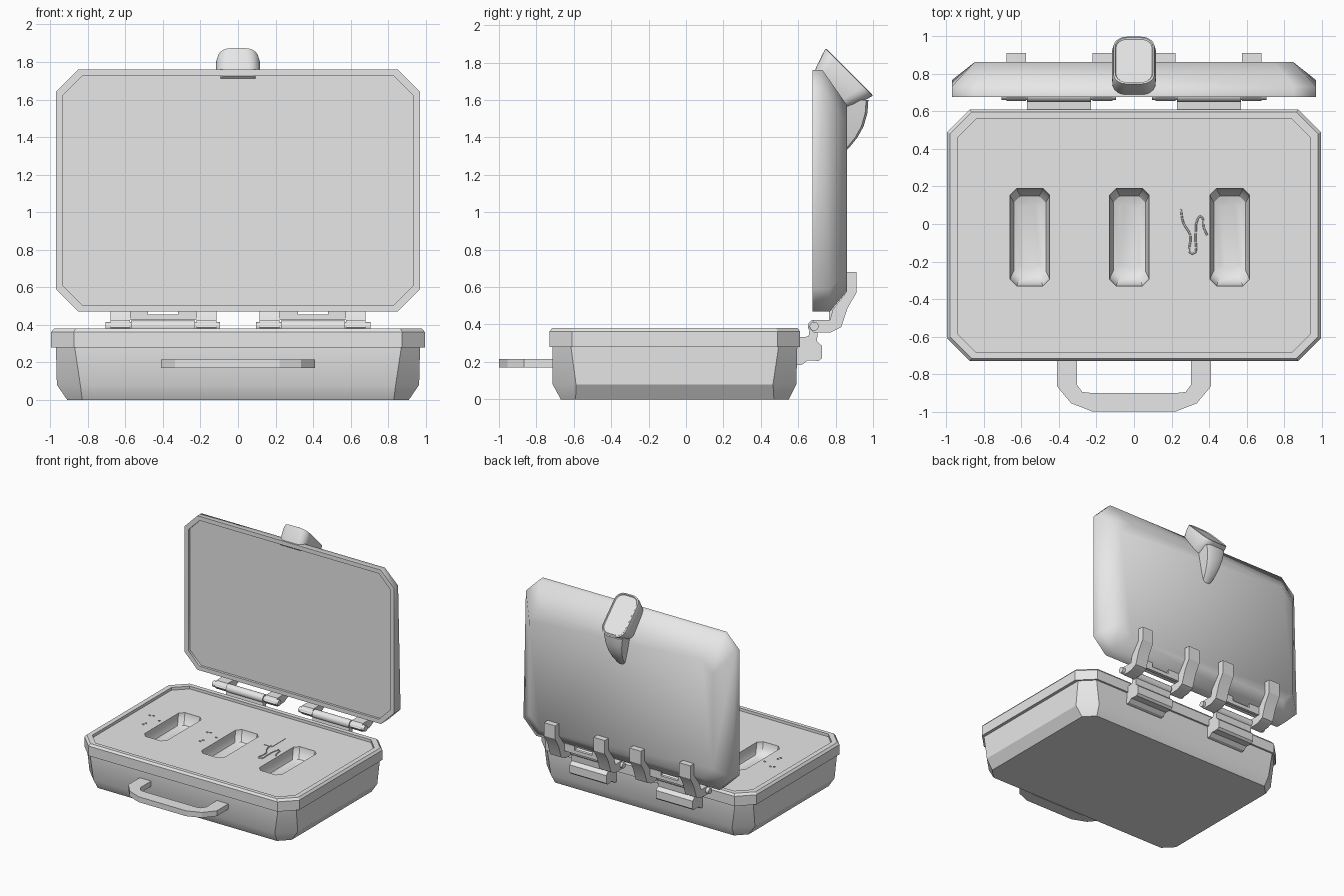
import bpy, bmesh, math
from mathutils import Vector

cube = bpy.data.objects.get("Cube")
if cube:
    bpy.data.objects.remove(cube, do_unlink=True)

GREY = (0.8, 0.8, 0.8, 1)
grey = bpy.data.materials.new("plain_grey")
grey.use_nodes = True
grey.diffuse_color = GREY
grey.node_tree.nodes["Principled BSDF"].inputs["Base Color"].default_value = GREY


def finish(ob, angle):
    bpy.ops.object.select_all(action='DESELECT')
    ob.select_set(True)
    bpy.context.view_layer.objects.active = ob
    if angle:
        bpy.ops.object.shade_smooth_by_angle(angle=math.radians(angle))
    return ob


def skin(name, rings, angle=0):
    """Closed solid stretched over a list of equal point rings."""
    bm = bmesh.new()
    loops = [[bm.verts.new(p) for p in ring] for ring in rings]
    n = len(loops[0])
    for a, b in zip(loops, loops[1:]):
        for i in range(n):
            j = (i + 1) % n
            bm.faces.new((a[i], a[j], b[j], b[i]))
    bm.faces.new(loops[0])
    bm.faces.new(loops[-1])
    bmesh.ops.recalc_face_normals(bm, faces=bm.faces)
    me = bpy.data.meshes.new(name)
    bm.to_mesh(me)
    bm.free()
    me.materials.append(grey)
    ob = bpy.data.objects.new(name, me)
    bpy.context.collection.objects.link(ob)
    return finish(ob, angle)


def octagon(hx, lo, hi, c, cx=0):
    """Rectangle outline with cut corners."""
    return [(cx - hx + c, lo), (cx + hx - c, lo), (cx + hx, lo + c), (cx + hx, hi - c),
            (cx + hx - c, hi), (cx - hx + c, hi), (cx - hx, hi - c), (cx - hx, lo + c)]


def flat_ring(hx, lo, hi, c, z, cx=0):
    return [(x, y, z) for x, y in octagon(hx, lo, hi, c, cx)]


def upright_ring(hx, lo, hi, c, y_low, y_high):
    return [(x, y_low + (y_high - y_low) * (z - lo) / (hi - lo), z)
            for x, z in octagon(hx, lo, hi, c)]


def side_prism(name, outline, x0, x1, angle=30):
    """Side outline (y, z) extruded along x."""
    return skin(name, [[(x, y, z) for y, z in outline] for x in (x0, x1)], angle)


def rod(name, y, z, r, x0, x1):
    ring = [(y + r * math.cos(a * math.tau / 20), z + r * math.sin(a * math.tau / 20))
            for a in range(20)]
    return side_prism(name, ring, x0, x1, 40)


def box(name, x0, x1, y0, y1, z0, z1):
    return side_prism(name, [(y0, z0), (y1, z0), (y1, z1), (y0, z1)], x0, x1, 0)


# Lower case: bevelled base, overhanging rim and sunken tray
FLOOR = 0.357
case = skin("case_base", [
    flat_ring(0.91, -0.67, 0.55, 0.08, 0),
    flat_ring(0.965, -0.713, 0.59, 0.125, 0.08),
    flat_ring(0.97, -0.715, 0.595, 0.1, 0.28),
    flat_ring(0.995, -0.73, 0.61, 0.12, 0.28),
    flat_ring(0.995, -0.73, 0.61, 0.12, 0.362),
    flat_ring(0.98, -0.717, 0.597, 0.115, 0.38),
    flat_ring(0.94, -0.685, 0.56, 0.1, 0.38),
    flat_ring(0.94, -0.685, 0.56, 0.1, FLOOR)])

# Three rounded pockets sunk in the tray
for cx in (-0.555, -0.025, 0.51):
    cutter = skin("pocket_cutter", [
        flat_ring(0.105, -0.33, 0.19, 0.035, FLOOR + 0.02, cx),
        flat_ring(0.105, -0.33, 0.19, 0.035, FLOOR - 0.005, cx),
        flat_ring(0.1, -0.315, 0.175, 0.035, FLOOR - 0.05, cx),
        flat_ring(0.085, -0.285, 0.15, 0.035, FLOOR - 0.085, cx),
        flat_ring(0.05, -0.24, 0.11, 0.025, FLOOR - 0.1, cx)])
    cutter.hide_render = True
    mod = case.modifiers.new("pocket", 'BOOLEAN')
    mod.operation = 'DIFFERENCE'
    mod.object = cutter
    finish(case, 0)
    bpy.ops.object.modifier_apply(modifier=mod.name)
    bpy.data.objects.remove(cutter, do_unlink=True)
finish(case, 31)

# Open lid with recessed lining and domed back
skin("lid", [
    upright_ring(0.935, 0.505, 1.725, 0.105, 0.697, 0.697),
    upright_ring(0.935, 0.505, 1.725, 0.105, 0.677, 0.677),
    upright_ring(0.97, 0.47, 1.76, 0.12, 0.677, 0.677),
    upright_ring(0.97, 0.47, 1.76, 0.12, 0.77, 0.73),
    upright_ring(0.85, 0.58, 1.57, 0.1, 0.862, 0.862)], 62)

# Carrying handle
half = [(0.41, -0.70), (0.41, -0.865), (0.335, -0.955), (0.22, -1.0)]
inner = [(0.23, -0.9), (0.275, -0.895), (0.305, -0.855), (0.305, -0.70)]
right_half = half[::-1]
outline = ([(-x, y) for x, y in half] + right_half
           + inner[::-1] + [(-x, y) for x, y in inner])
skin("handle", [[(x, y, z) for x, y in outline] for z in (0.17, 0.215)])

# Hinges: one pair of arms, a bracket and a pin on each side
arm = [(0.86, 0.68), (0.912, 0.68), (0.912, 0.57), (0.865, 0.49), (0.83, 0.385),
       (0.775, 0.358), (0.685, 0.355), (0.655, 0.385), (0.685, 0.425), (0.77, 0.425),
       (0.785, 0.48), (0.855, 0.57)]
bracket = [(0.58, 0.18), (0.62, 0.185), (0.65, 0.208), (0.71, 0.205), (0.727, 0.22),
           (0.727, 0.285), (0.7, 0.31), (0.705, 0.37), (0.66, 0.37), (0.655, 0.335),
           (0.58, 0.33)]
for side, s in (("left", 1), ("right", -1)):
    side_prism("hinge_outer_arm_" + side, arm, s * 0.575, s * 0.678)
    side_prism("hinge_inner_arm_" + side, arm, s * 0.115, s * 0.22)
    side_prism("hinge_bracket_" + side, bracket, s * 0.23, s * 0.57)
    rod("hinge_knuckle_" + side, 0.685, 0.39, 0.034, s * 0.23, s * 0.57)
    rod("hinge_pin_" + side, 0.685, 0.39, 0.024, s * 0.095, s * 0.705)
    box("hinge_web_" + side, s * 0.22, s * 0.575, 0.765, 0.79, 0.425, 0.455)
    for x0, x1 in ((0.22, 0.32), (0.48, 0.575)):
        box("hinge_tab_" + side, s * x0, s * x1, 0.765, 0.79, 0.455, 0.49)

# Latch: rounded button tilted back over the lid edge
OUT = Vector((0, 1, 1)).normalized()
ALONG = Vector((0, 1, -1)).normalized()


def latch_ring(depth, hw, hl, r):
    ring = []
    for q, (sx, sy) in enumerate(((1, 1), (-1, 1), (-1, -1), (1, -1))):
        for k in range(6):
            a = (q + k / 5) * math.pi / 2
            u = sx * (hw - r) + r * math.cos(a)
            v = sy * (hl - r) + r * math.sin(a)
            ring.append(Vector((u, 0.872, 1.748)) + ALONG * v + OUT * depth)
    return ring


skin("latch_button", [
    latch_ring(-0.15, 0.1, 0.125, 0.05), latch_ring(-0.1, 0.115, 0.145, 0.06),
    latch_ring(-0.03, 0.117, 0.17, 0.07), latch_ring(0, 0.108, 0.178, 0.07),
    latch_ring(0.003, 0.1, 0.168, 0.065), latch_ring(-0.004, 0.095, 0.162, 0.06)], 45)

# Latch tail: curved tongue narrowing down the lid's back
tail = [(1.6, 0.975, 0.085), (1.53, 0.97, 0.075), (1.46, 0.95, 0.062),
        (1.4, 0.917, 0.05), (1.36, 0.885, 0.04), (1.335, 0.862, 0.03)]
skin("latch_tail", [[(-w, 0.84, z), (-w, y - 0.012, z), (-w * 0.6, y, z),
                     (w * 0.6, y, z), (w, y - 0.012, z), (w, 0.84, z)]
                    for z, y, w in tail], 40)

# Small chip, wire and crumbs lying on the tray
box("chip_plate", 0.2, 0.272, 0.06, 0.24, FLOOR - 0.004, FLOOR + 0.004)
wire = [(0.25, 0.08), (0.262, 0.01), (0.3, -0.06), (0.31, -0.16), (0.328, -0.06),
        (0.337, 0.02), (0.355, 0.04), (0.372, -0.02), (0.39, -0.06)]
curve = bpy.data.curves.new("wire", 'CURVE')
curve.dimensions = '3D'
curve.bevel_depth = 0.005
curve.bevel_resolution = 1
curve.resolution_u = 4
spline = curve.splines.new('BEZIER')
spline.bezier_points.add(len(wire) - 1)
for bp, (x, y) in zip(spline.bezier_points, wire):
    bp.co = (x, y, FLOOR + 0.002)
    bp.handle_left_type = bp.handle_right_type = 'AUTO'
curve.materials.append(grey)
bpy.context.collection.objects.link(bpy.data.objects.new("wire", curve))
for cx in (-0.8, -0.27):
    for dx, dy in ((-0.013, -0.005), (0.013, 0.005), (0.1, -0.043), (0.043, -0.137), (0.037, -0.165)):
        skin("crumb", [flat_ring(0.009, dy - 0.006, dy + 0.006, 0.003, z, cx + dx)
                       for z in (FLOOR - 0.003, FLOOR + 0.005)])
